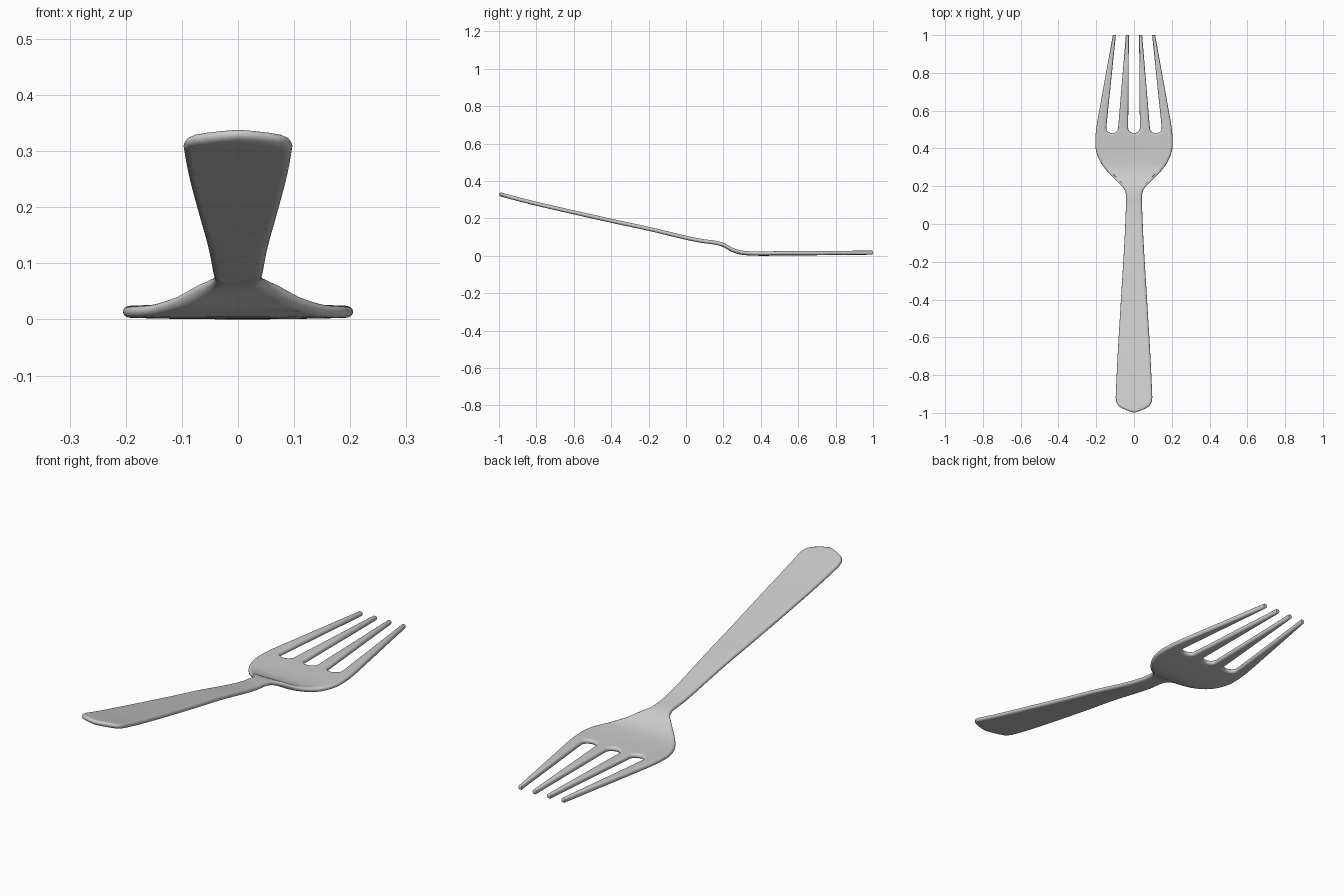
import bpy, bmesh, math
from mathutils import Vector

if "Cube" in bpy.data.objects:
    bpy.data.objects.remove(bpy.data.objects["Cube"])

HALF_T = 0.0105   # half thickness of the metal


def curve_at(pts, y):
    """Smooth (Hermite) interpolation of (y, value) pairs."""
    y = min(max(y, pts[0][0]), pts[-1][0])
    n = len(pts)

    def slope(i):
        a, b = pts[max(i - 1, 0)], pts[min(i + 1, n - 1)]
        return (b[1] - a[1]) / (b[0] - a[0])

    i = next(k for k in range(n - 1) if y <= pts[k + 1][0])
    (y0, v0), (y1, v1) = pts[i], pts[i + 1]
    h = y1 - y0
    t = (y - y0) / h
    return ((2*t**3 - 3*t**2 + 1) * v0 + (t**3 - 2*t**2 + t) * h * slope(i)
            + (3*t**2 - 2*t**3) * v1 + (t**3 - t**2) * h * slope(i + 1))


# Half width of handle and head, and height of the centre line, along y
WIDTH = [(-0.92, 0.097), (-0.7, 0.087), (-0.4, 0.069), (-0.1, 0.051), (0.06, 0.044),
         (0.15, 0.042), (0.185, 0.052), (0.22, 0.085), (0.28, 0.143), (0.34, 0.184),
         (0.4, 0.203), (0.46, 0.204), (0.52, 0.198), (0.6, 0.184)]
HEIGHT = [(-1, 0.334), (-0.8, 0.282), (-0.4, 0.191), (-0.2, 0.148), (0, 0.1),
          (0.08, 0.084), (0.16, 0.073), (0.2, 0.061), (0.25, 0.034), (0.3, 0.019),
          (0.36, 0.0145), (0.5, 0.015), (1, 0.02)]


def slot(x_right, x_left, steps):
    """Rounded slot bottom between two tines, walked right to left."""
    c, r = (x_right + x_left) / 2, (x_right - x_left) / 2
    return [(c + r * math.cos(a), 0.508 - 0.027 * math.sin(a))
            for a in (math.pi * k / 12 for k in range(steps + 1))]


# Right half of the outline: handle end, side, outer tine, slot, inner tine, centre slot
half = [(0, -0.999), (0.03, -0.990), (0.06, -0.977), (0.082, -0.963), (0.093, -0.945)]
half += [(curve_at(WIDTH, y), y) for y in (-0.92 + 1.52 * k / 90 for k in range(91))]
half += [(0.112, 1.0), (0.096, 1.0)]
half += slot(0.147, 0.084, 12)
half += [(0.043, 1.0), (0.027, 1.0)]
half += slot(0.031, -0.031, 6)
half[-1] = (0, half[-1][1])
outline = [Vector(p) for p in half + [(-x, y) for x, y in half[-2:0:-1]]]


def inset(d_factor):
    """Move the outline inwards; the rim is rounder on the body than on the tines."""
    out, n = [], len(outline)
    for i, p in enumerate(outline):
        a = (p - outline[i - 1]).normalized()
        b = (outline[(i + 1) % n] - p).normalized()
        na, nb = Vector((-a.y, a.x)), Vector((-b.y, b.x))
        m = (na + nb).normalized()
        r = 0.013 - 0.007 * min(max((p.y - 0.4) / 0.4, 0), 1)
        out.append(p + m * r * d_factor / max(m.dot(na), 0.6))
    return out


# Flat fork with a rounded rim
bm = bmesh.new()
rings = []
for k in range(9):
    a = math.pi * (k / 8 - 0.5)
    z = HALF_T * math.sin(a)
    rings.append([bm.verts.new((p.x, p.y, z)) for p in inset(1 - math.cos(a))])
n = len(outline)
for lo, hi in zip(rings, rings[1:]):
    for i in range(n):
        j = (i + 1) % n
        bm.faces.new((lo[i], lo[j], hi[j], hi[i]))
caps = [bm.faces.new(rings[0][::-1]), bm.faces.new(rings[-1])]
bm.normal_update()
bmesh.ops.triangulate(bm, faces=caps, ngon_method='EAR_CLIP')

# Cross cuts, then bend to the side profile with a slightly dished head
for k in range(1, 80):
    y = -0.99 + 1.6 * k / 80
    bmesh.ops.bisect_plane(bm, geom=bm.verts[:] + bm.edges[:] + bm.faces[:],
                           plane_co=(0, y, 0), plane_no=(0, 1, 0), dist=1e-5)
for v in bm.verts:
    y = v.co.y
    s = (curve_at(HEIGHT, y + 0.005) - curve_at(HEIGHT, y - 0.005)) / 0.01
    s = s if -0.99 < y < 0.99 else (-0.25 if y < 0 else 0)
    v.co.z = v.co.z * math.sqrt(1 + s * s) + curve_at(HEIGHT, y)
    if y > 0.2:
        v.co.z += 0.003 * (v.co.x / 0.2) ** 2
bmesh.ops.recalc_face_normals(bm, faces=bm.faces[:])
low = min(v.co.z for v in bm.verts)
bmesh.ops.translate(bm, verts=bm.verts[:], vec=(0, 0, -low))

mesh = bpy.data.meshes.new("fork")
bm.to_mesh(mesh)
bm.free()
fork = bpy.data.objects.new("fork", mesh)
bpy.context.collection.objects.link(fork)
bpy.context.view_layer.objects.active = fork
fork.select_set(True)
bpy.ops.object.shade_smooth_by_angle(angle=math.radians(50))
